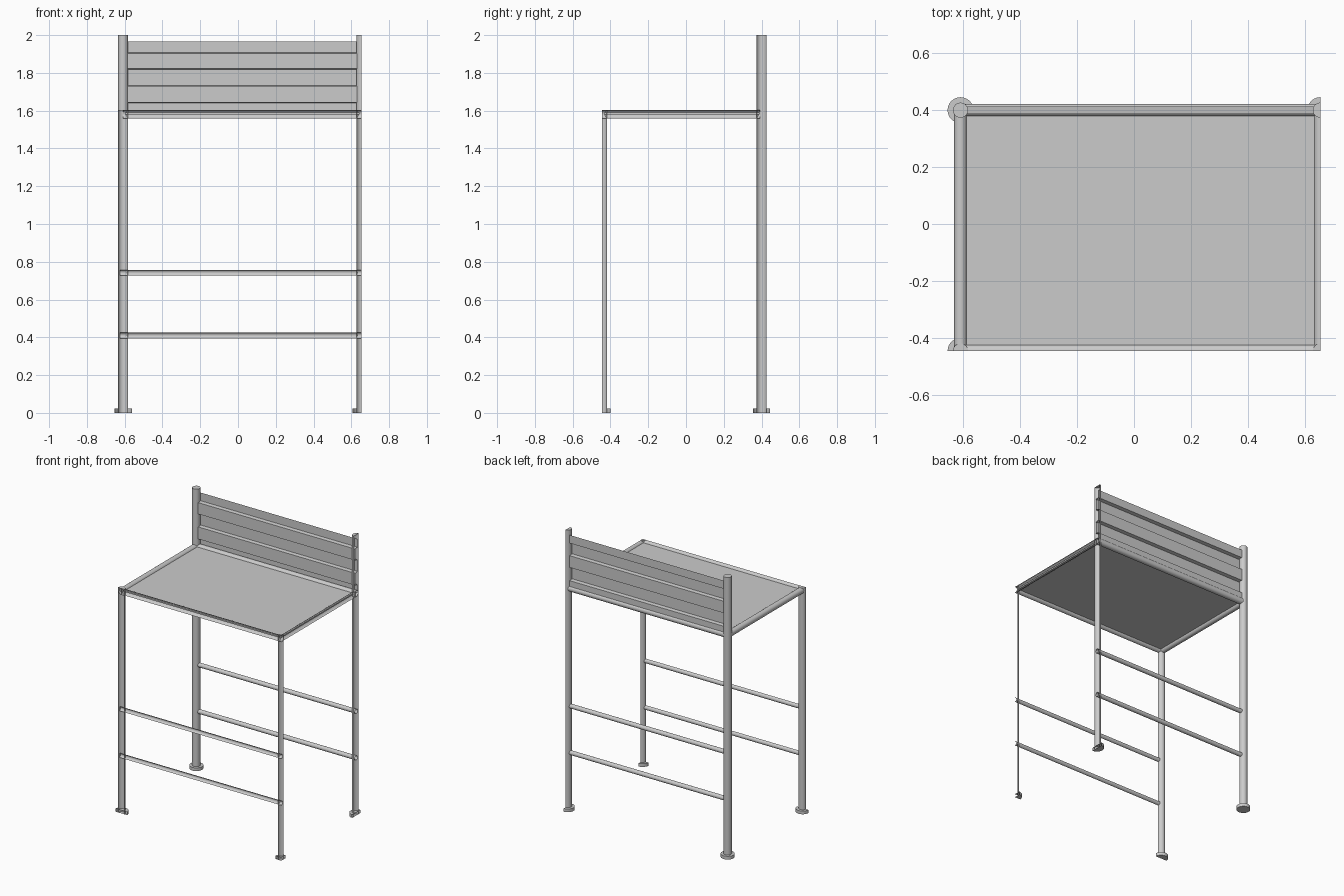
import bpy, bmesh
from mathutils import Vector

if "Cube" in bpy.data.objects:
    bpy.data.objects.remove(bpy.data.objects["Cube"])

# Repeating module: tubes on the right and front borders are sliced open
XL, XR = -0.608, 0.653      # post centre lines in x
YF, YB = -0.445, 0.399      # post centre lines in y
SIDES = 24
DECK_Z = 1.581


def finish(bm, name):
    """Slice at the module borders, leave the cuts open, and make the object."""
    for co, no in ((Vector((XR, 0, 0)), Vector((1, 0, 0))),
                   (Vector((0, YF, 0)), Vector((0, -1, 0)))):
        bmesh.ops.bisect_plane(bm, geom=bm.verts[:] + bm.edges[:] + bm.faces[:],
                               dist=1e-5, plane_co=co, plane_no=no, clear_outer=True)
    me = bpy.data.meshes.new(name)
    bm.to_mesh(me)
    bm.free()
    ob = bpy.data.objects.new(name, me)
    bpy.context.collection.objects.link(ob)
    bpy.ops.object.select_all(action='DESELECT')
    ob.select_set(True)
    bpy.context.view_layer.objects.active = ob
    bpy.ops.object.shade_smooth_by_angle()
    return ob


def tube(name, a, b, r):
    """Capped cylinder from a to b."""
    a, b = Vector(a), Vector(b)
    d = b - a
    bm = bmesh.new()
    bmesh.ops.create_cone(bm, cap_ends=True, segments=SIDES,
                          radius1=r, radius2=r, depth=d.length)
    mat = d.to_track_quat('Z', 'Y').to_matrix().to_4x4()
    mat.translation = (a + b) / 2
    bmesh.ops.transform(bm, matrix=mat, verts=bm.verts)
    return finish(bm, name)


# Posts with round foot plates
for row, y, top in (("front", YF, 1.604), ("back", YB, 2.0)):
    for side, x in (("left", XL), ("right", XR)):
        tube(f"{row}_{side}_post", (x, y, 0), (x, y, top), 0.0265)
        tube(f"{row}_{side}_foot", (x, y, 0), (x, y, 0.023), 0.0455)

    # Deck beam and two lower rails along x
    tube(f"{row}_deck_beam", (XL, y, DECK_Z), (XR + 0.01, y, DECK_Z), 0.022)
    for level, z in (("lower", 0.41), ("upper", 0.742)):
        tube(f"{row}_{level}_rail", (XL - 0.016, y, z), (XR + 0.01, y, z), 0.0155)

# Deck beams along y
for side, x in (("left", XL), ("right", XR)):
    tube(f"{side}_deck_beam", (x, YF - 0.01, DECK_Z), (x, YB - 0.007, DECK_Z), 0.022)

# Deck plate
bm = bmesh.new()
bmesh.ops.create_cube(bm, size=1)
bmesh.ops.scale(bm, vec=(XR - XL - 0.02, YB - YF - 0.02, 0.01), verts=bm.verts)
bmesh.ops.translate(bm, vec=((XL + XR) / 2, (YF + YB) / 2, DECK_Z + 0.003), verts=bm.verts)
finish(bm, "deck_plate")

# Corrugated back panel: stepped sheet swept along x
depth, step = 0.013, 0.002
profile = [(YB + depth, 1.965)]
sign = 1
for z in (1.905, 1.82, 1.732, 1.642):
    profile += [(YB + sign * depth, z + step), (YB - sign * depth, z - step)]
    sign = -sign
profile.append((YB + sign * depth, 1.58))

bm = bmesh.new()
rows = [[bm.verts.new((x, y, z)) for y, z in profile] for x in (XL, XR)]
for i in range(len(profile) - 1):
    bm.faces.new((rows[0][i], rows[0][i + 1], rows[1][i + 1], rows[1][i]))
finish(bm, "back_panel")
